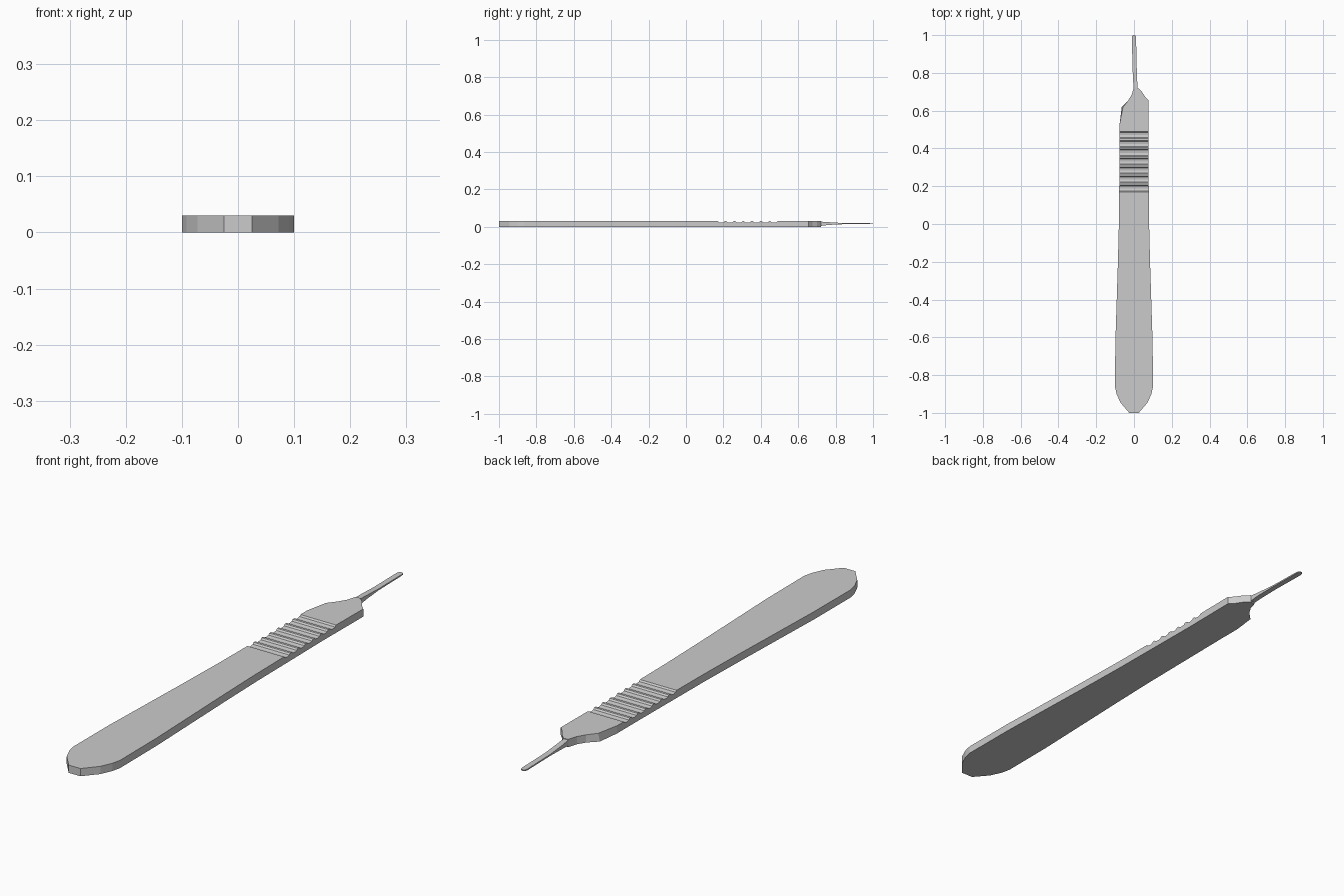
import bpy, bmesh, math

if "Cube" in bpy.data.objects:
    bpy.data.objects.remove(bpy.data.objects["Cube"])

TOP = 0.03


def make_object(name, bm):
    bmesh.ops.recalc_face_normals(bm, faces=bm.faces)
    mesh = bpy.data.meshes.new(name)
    bm.to_mesh(mesh)
    bm.free()
    obj = bpy.data.objects.new(name, mesh)
    bpy.context.collection.objects.link(obj)
    return obj


def loft(bm, rings):
    """Skin a series of equal-length point rings and cap both ends."""
    loops = [[bm.verts.new(p) for p in ring] for ring in rings]
    n = len(loops[0])
    for a, b in zip(loops, loops[1:]):
        for i in range(n):
            j = (i + 1) % n
            bm.faces.new((a[i], a[j], b[j], b[i]))
    bm.faces.new(loops[0][::-1])
    bm.faces.new(loops[-1])


# Flat handle: mirrored rounded grip, then the uneven shoulders
side = [(0.025, -1), (0.072, -0.945), (0.092, -0.90), (0.10, -0.865),
        (0.099, -0.64), (0.085, -0.20), (0.08, 0.0), (0.076, 0.42)]
right_shoulder = [(0.078, 0.655), (0.058, 0.675), (0.042, 0.70), (0.019, 0.722)]
left_shoulder = [(-0.001, 0.722), (-0.012, 0.685), (-0.030, 0.655),
                 (-0.065, 0.62), (-0.076, 0.53)]
outline = side + right_shoulder + left_shoulder + [(-x, y) for x, y in side[::-1]]
# the left shoulder leans inwards a little at the top
lean = {(-0.065, 0.62): 0.007}
bm = bmesh.new()
loft(bm, [[(x, y, 0) for x, y in outline],
          [(x + lean.get((x, y), 0), y, TOP) for x, y in outline]])
handle = make_object("handle", bm)

# Finger grip grooves across the upper face
bm = bmesh.new()
count, start, end = 7, 0.165, 0.495
pitch = (end - start) / count
half, depth = pitch * 0.40, 0.008
for k in range(count):
    yc = start + pitch * (k + 0.5)
    section = [(yc - half * math.cos(math.pi * t / 4),
                TOP - depth * math.sin(math.pi * t / 4)) for t in range(5)]
    section += [(yc + half, TOP + 0.02), (yc - half, TOP + 0.02)]
    loft(bm, [[(x, y, z) for y, z in section] for x in (-0.15, 0.15)])
cutter = make_object("groove_cutter", bm)
cutter.hide_render = True

mod = handle.modifiers.new("grooves", 'BOOLEAN')
mod.operation = 'DIFFERENCE'
mod.solver = 'EXACT'
mod.object = cutter
bpy.context.view_layer.objects.active = handle
handle.select_set(True)
bpy.ops.object.modifier_apply(modifier=mod.name)
bpy.data.objects.remove(cutter, do_unlink=True)

# Thin blade tang: y, left x, right x, bottom z, top z
stations = [(0.715, -0.001, 0.019, 0.004, 0.028),
            (0.76, -0.005, 0.017, 0.010, 0.025),
            (0.84, -0.008, 0.014, 0.014, 0.020),
            (0.985, -0.011, 0.011, 0.014, 0.019),
            (0.996, -0.009, 0.009, 0.014, 0.019),
            (1.0, -0.004, 0.004, 0.014, 0.019)]
bm = bmesh.new()
loft(bm, [[(l, y, b), (r, y, b), (r, y, t), (l, y, t)] for y, l, r, b, t in stations])
make_object("blade_tang", bm)
